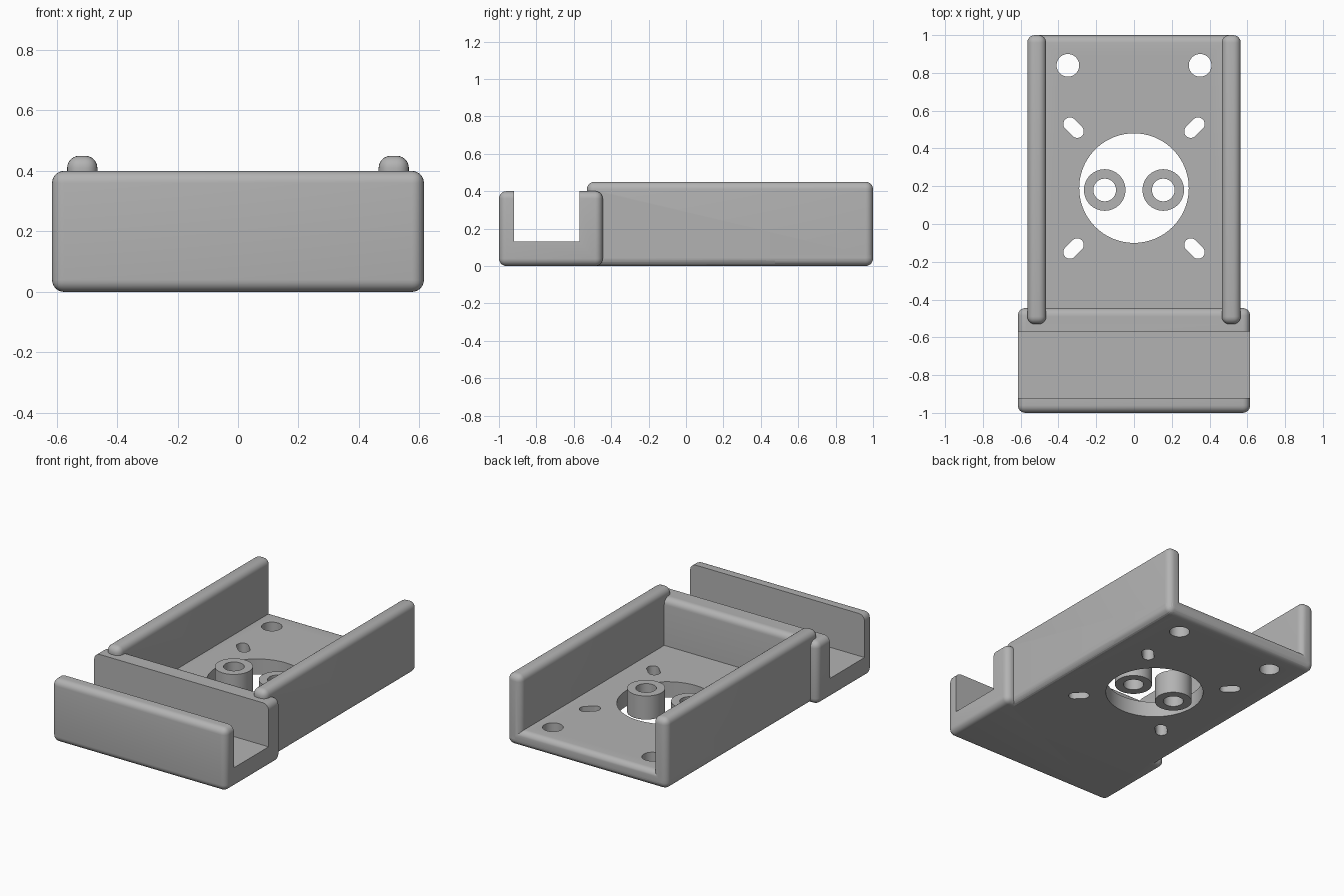
import bpy, bmesh, math
from mathutils import Matrix, Vector

cube = bpy.data.objects.get("Cube")
if cube:
    bpy.data.objects.remove(cube, do_unlink=True)

grey = bpy.data.materials.new("light grey plastic")
grey.use_nodes = True
COLOUR = (0.45, 0.45, 0.45, 1)
grey.diffuse_color = COLOUR
grey.node_tree.nodes["Principled BSDF"].inputs["Base Color"].default_value = COLOUR


def finish(name, bm):
    mesh = bpy.data.meshes.new(name)
    bm.to_mesh(mesh)
    bm.free()
    mesh.materials.append(grey)
    obj = bpy.data.objects.new(name, mesh)
    bpy.context.collection.objects.link(obj)
    return obj


def box(name, low, high, radius=0):
    """Box between two corners, with all edges rounded by radius."""
    low, high = Vector(low), Vector(high)
    bm = bmesh.new()
    bmesh.ops.create_cube(bm, size=1, matrix=Matrix.Translation((low + high) / 2)
                          @ Matrix.Diagonal((*(high - low), 1)))
    if radius:
        bmesh.ops.bevel(bm, geom=bm.edges[:], offset=radius, segments=6,
                        profile=0.5, affect='EDGES')
    return finish(name, bm)


def cylinder(name, x, y, radius, low, high, sides=64):
    bm = bmesh.new()
    bmesh.ops.create_cone(bm, cap_ends=True, segments=sides, radius1=radius, radius2=radius,
                          depth=high - low, matrix=Matrix.Translation((x, y, (low + high) / 2)))
    return finish(name, bm)


def slot(name, x, y, angle, radius, half):
    """Upright cutter with a capsule outline turned by angle."""
    bm = bmesh.new()
    ring = []
    for i in range(32):
        a = 2 * math.pi * (i + 0.5) / 32
        shift = math.copysign(half, math.cos(a))
        ring.append(bm.verts.new((radius * math.cos(a) + shift, radius * math.sin(a), -0.1)))
    face = bm.faces.new(ring)
    top = bmesh.ops.extrude_face_region(bm, geom=[face])["geom"]
    bmesh.ops.translate(bm, vec=(0, 0, 0.4), verts=[v for v in top if isinstance(v, bmesh.types.BMVert)])
    bmesh.ops.recalc_face_normals(bm, faces=bm.faces[:])
    bm.transform(Matrix.Translation((x, y, 0)) @ Matrix.Rotation(angle, 4, 'Z'))
    return finish(name, bm)


def combine(obj, other, operation):
    mod = obj.modifiers.new(operation.title(), 'BOOLEAN')
    mod.operation, mod.object, mod.solver = operation, other, 'EXACT'
    bpy.context.view_layer.objects.active = obj
    bpy.ops.object.modifier_apply(modifier=mod.name)
    bpy.data.objects.remove(other, do_unlink=True)


def smooth(obj):
    bpy.ops.object.select_all(action='DESELECT')
    obj.select_set(True)
    bpy.context.view_layer.objects.active = obj
    bpy.ops.object.shade_smooth_by_angle(angle=math.radians(30))


# Tray: floor, two side walls and the front channel block
FLOOR = 0.10
tray = box("mounting_tray", (-0.565, -0.53, 0), (0.565, 1, FLOOR), 0.04)
for side in (-1, 1):
    inner, outer = sorted((side * 0.465, side * 0.565))
    combine(tray, box("side_wall", (inner, -0.53, 0), (outer, 1, 0.45), 0.04), 'UNION')
combine(tray, box("channel_block", (-0.615, -1, 0), (0.615, -0.445, 0.4), 0.04), 'UNION')

# Cross channel and the holes in the floor
combine(tray, box("channel_cut", (-1, -0.92, 0.13), (1, -0.57, 0.6)), 'DIFFERENCE')
HOLE_Y = 0.19
combine(tray, cylinder("centre_hole", 0, HOLE_Y, 0.29, -0.1, 0.3, 96), 'DIFFERENCE')
for side in (-1, 1):
    combine(tray, cylinder("screw_hole", side * 0.35, 0.84, 0.06, -0.1, 0.3), 'DIFFERENCE')
    for end in (-1, 1):
        cut = slot("slot_cut", side * 0.32, HOLE_Y + end * 0.32, side * end * math.pi / 4, 0.035, 0.027)
        combine(tray, cut, 'DIFFERENCE')
smooth(tray)

# Loose spacer rings standing in the centre hole
for side, label in ((1, "left"), (-1, "right")):
    spacer = cylinder(label + "_spacer", side * 0.155, 0.18, 0.11, 0, 0.15)
    combine(spacer, cylinder("bore", side * 0.155, 0.18, 0.06, -0.1, 0.3), 'DIFFERENCE')
    smooth(spacer)
